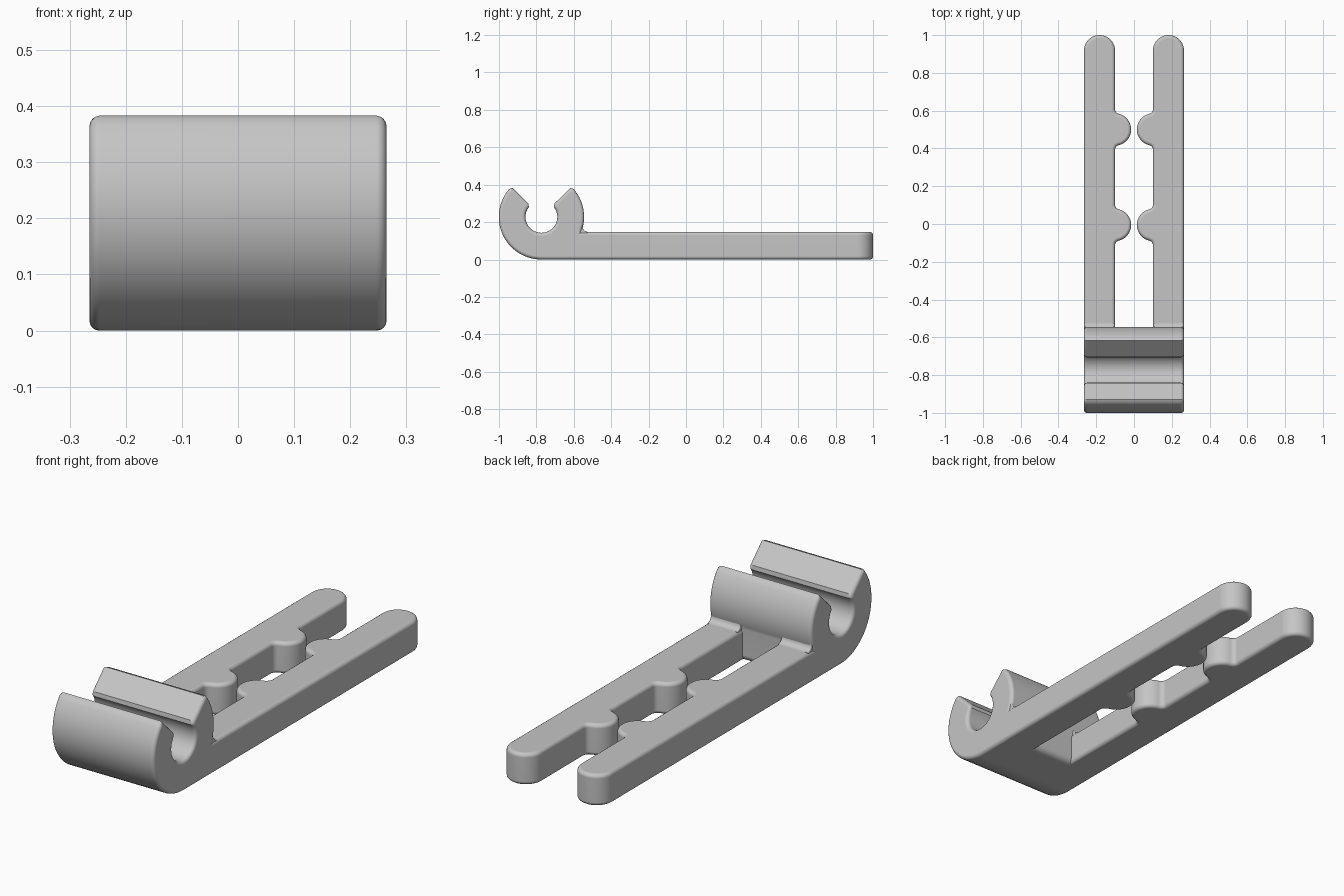
import bpy, bmesh, math
from mathutils import Vector

default = bpy.data.objects.get("Cube")
if default:
    bpy.data.objects.remove(default, do_unlink=True)

HALF = 0.265      # half width of the clip
THICK = 0.148     # prong thickness
EDGE = 0.018      # rounded edge radius

grey = bpy.data.materials.new("plain grey")
grey.use_nodes = True
colour = (0.56, 0.56, 0.56, 1)
grey.diffuse_color = colour
grey.node_tree.nodes["Principled BSDF"].inputs["Base Color"].default_value = colour


def arc(cx, cy, r, start, end, steps):
    """Points along an arc, angles in degrees."""
    angles = [math.radians(start + (end - start) * i / steps) for i in range(steps + 1)]
    return [Vector((cx + r * math.cos(a), cy + r * math.sin(a))) for a in angles]


def inset(points, d):
    """Shrink a counter-clockwise outline by d with mitred corners."""
    result = []
    for i, p in enumerate(points):
        a = (p - points[i - 1]).normalized()
        b = (points[(i + 1) % len(points)] - p).normalized()
        na, nb = Vector((-a.y, a.x)), Vector((-b.y, b.x))
        result.append(p + (na + nb) * d / (1 + na.dot(nb)))
    return result


def rounded_prism(name, points, depth, radius, place, mirror=False, steps=4):
    """Extrude an outline, rounding the edges around both caps."""
    outline = []
    for p in map(Vector, points):
        if not outline or (p - outline[-1]).length > 1e-4:
            outline.append(p)
    layers = []
    for i in range(steps + 1):
        t = math.pi / 2 * i / steps
        layers.append((radius * (1 - math.sin(t)), radius * (1 - math.cos(t))))
    layers += [(d, depth - h) for d, h in reversed(layers)]
    bm = bmesh.new()
    rings = [[bm.verts.new(place(p.x, p.y, h)) for p in inset(outline, d)]
             for d, h in layers]
    n = len(outline)
    for low, high in zip(rings, rings[1:]):
        for i in range(n):
            j = (i + 1) % n
            bm.faces.new((low[i], low[j], high[j], high[i]))
    bm.faces.new(rings[0][::-1])
    bm.faces.new(rings[-1])
    bmesh.ops.recalc_face_normals(bm, faces=bm.faces)
    mesh = bpy.data.meshes.new(name)
    bm.to_mesh(mesh)
    bm.free()
    mesh.materials.append(grey)
    obj = bpy.data.objects.new(name, mesh)
    bpy.context.collection.objects.link(obj)
    bpy.ops.object.select_all(action='DESELECT')
    obj.select_set(True)
    bpy.context.view_layer.objects.active = obj
    bpy.ops.object.shade_smooth_by_angle(angle=math.radians(35))
    if mirror:
        obj.modifiers.new("Mirror", 'MIRROR')
    weighted = obj.modifiers.new("Weighted Normal", 'WEIGHTED_NORMAL')
    weighted.keep_sharp = True
    return obj


# Snap-in hook: open ring with flared lips, extruded across the width
CY, CZ, R, HOLE = -0.773, 0.228, 0.228, 0.085
lips = [Vector((0.155, 0.155)), Vector((0.07, 0.072))]
centre = Vector((CY, CZ))
hook = arc(CY, CZ, R, 139, 270, 28)
hook += arc(-0.589, 0.03, 0.03, -90, 0, 6)
hook += arc(CY, CZ, R, -20, 41, 14)
hook += [centre + p for p in lips]
hook += arc(CY, CZ, HOLE, 38, -218, 40)
hook += [centre + Vector((-p.x, p.y)) for p in reversed(lips)]
rounded_prism("hook", hook, 2 * HALF, EDGE, lambda u, v, h: (h - HALF, u, v))

# Pair of prongs with round gripping bumps on the inner sides
INNER, BUMP, FILLET = 0.1, 0.085, 0.025
END = (HALF - INNER) / 2
rise = math.sqrt((BUMP + FILLET) ** 2 - FILLET ** 2)
turn = math.degrees(math.atan2(rise, FILLET))
prong = [(INNER, -0.62), (HALF, -0.62)]
prong += arc(INNER + END, 1 - END, END, 0, 180, 24)
for y in (0.5, -0.005):
    prong += arc(INNER - FILLET, y + rise, FILLET, 0, -turn, 6)
    prong += arc(INNER, y, BUMP, 180 - turn, 180 + turn, 20)
    prong += arc(INNER - FILLET, y - rise, FILLET, turn, 0, 6)
rounded_prism("prongs", prong, THICK, EDGE, lambda u, v, h: (u, v, h), mirror=True)

# Small blends where the prongs run into the ring
blend = [(-0.57, 0.13), (-0.525, 0.13)]
blend += arc(-0.525, THICK + 0.028, 0.028, 270, 180, 6)
blend += [(-0.57, THICK + 0.028)]
rounded_prism("prong_blends", blend, HALF - INNER - 0.01, 0.005,
              lambda u, v, h: (h + INNER + 0.005, u, v), mirror=True)
